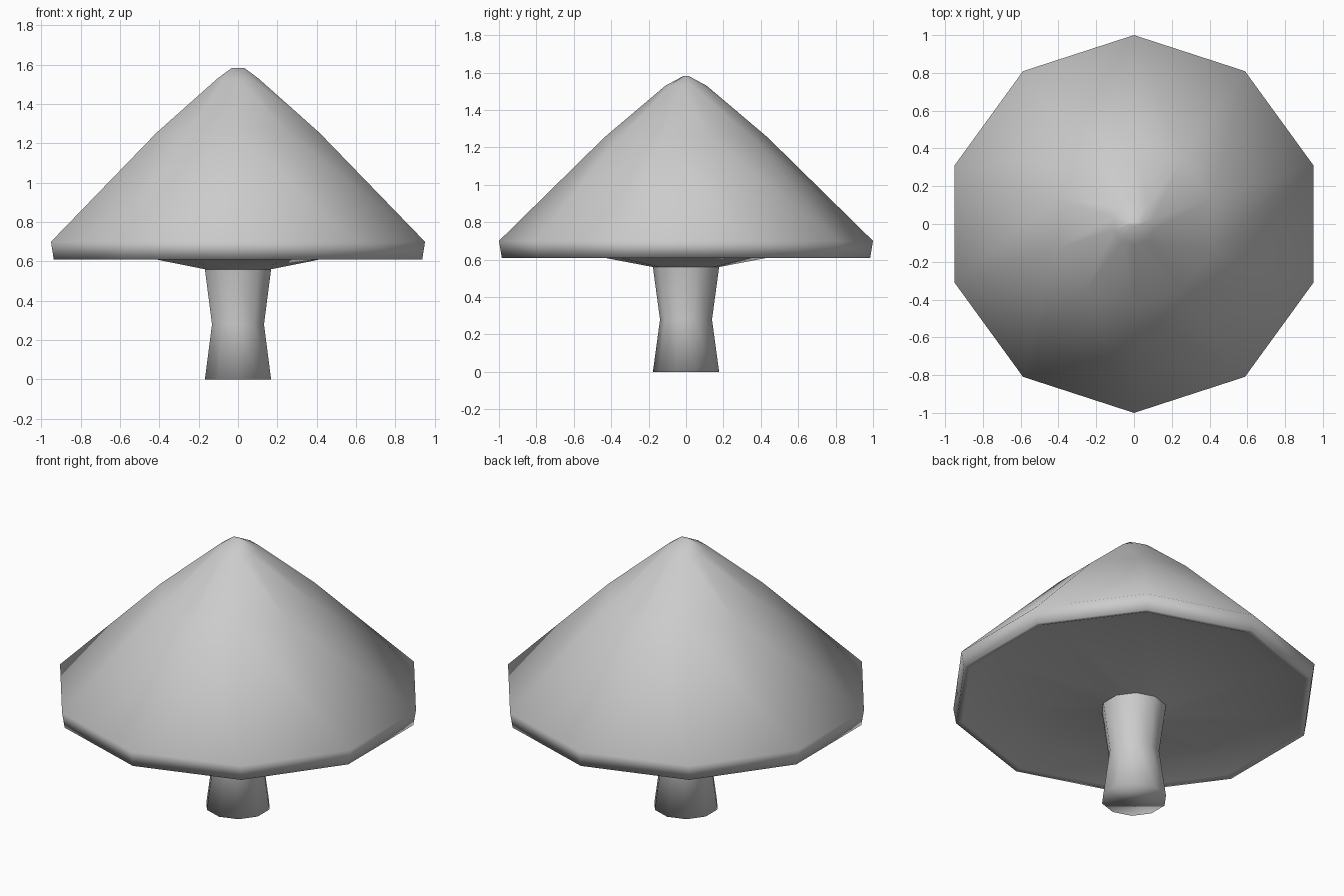
import bpy, bmesh, math

if "Cube" in bpy.data.objects:
    bpy.data.objects.remove(bpy.data.objects["Cube"])

SIDES = 10


def lathe(name, profile, cap_start=False, cap_end=False):
    """Revolve (x radius, y radius, z) rings into a smooth ten-sided shell."""
    bm = bmesh.new()
    rings = []
    for rx, ry, z in profile:
        rings.append([bm.verts.new((rx * math.sin(2 * math.pi * i / SIDES),
                                    ry * math.cos(2 * math.pi * i / SIDES), z))
                      for i in range(SIDES)])
    for a, b in zip(rings, rings[1:]):
        for i in range(SIDES):
            j = (i + 1) % SIDES
            bm.faces.new((a[i], a[j], b[j], b[i]))
    if cap_start:
        bm.faces.new(rings[0])
    if cap_end:
        bm.faces.new(rings[-1])
    bmesh.ops.recalc_face_normals(bm, faces=bm.faces)
    for f in bm.faces:
        f.smooth = True
    mesh = bpy.data.meshes.new(name)
    bm.to_mesh(mesh)
    bm.free()
    obj = bpy.data.objects.new(name, mesh)
    bpy.context.collection.objects.link(obj)
    return obj


def circles(points):
    return [(r, r, z) for r, z in points]


# Cap: hollowed underside, short rim, cone with a slightly flattened ridge tip
cap_profile = circles([(0.14, 0.555), (0.175, 0.56), (0.80, 0.68), (0.95, 0.615),
                       (0.985, 0.61), (1.0, 0.70), (0.435, 1.255), (0.11, 1.53)])
cap_profile.append((0.035, 0.012, 1.583))
lathe("mushroom_cap", cap_profile, cap_start=True, cap_end=True)

# Stem: waisted in the middle, closed at the foot
lathe("mushroom_stem", circles([(0.177, 0.0), (0.139, 0.28), (0.177, 0.56)]),
      cap_start=True)
